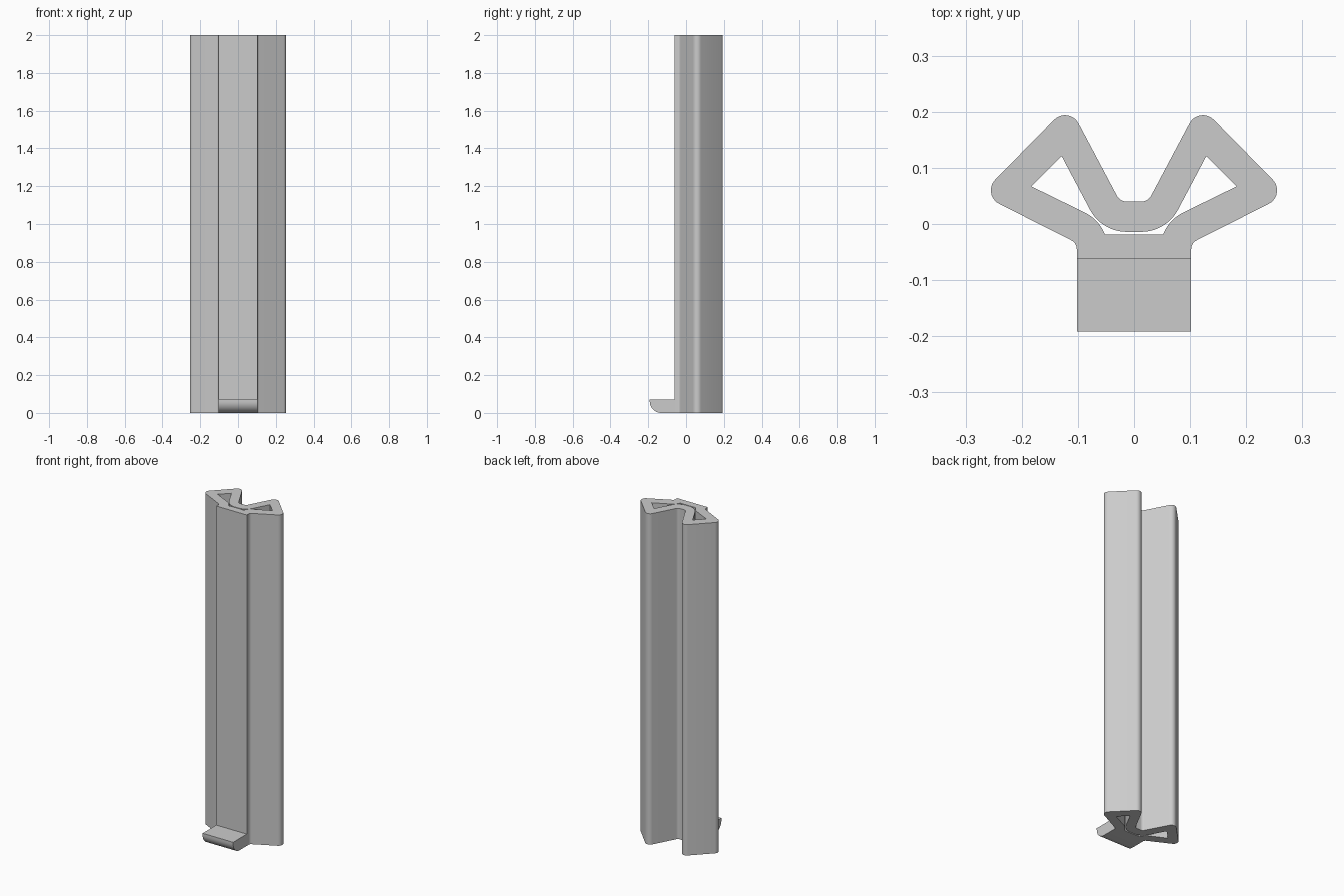
import bpy, bmesh
from math import cos, sin, radians

if "Cube" in bpy.data.objects:
    bpy.data.objects.remove(bpy.data.objects["Cube"])

grey = bpy.data.materials.new("plain grey")
grey.use_nodes = True
colour = (0.6, 0.6, 0.6, 1)
grey.diffuse_color = colour
grey.node_tree.nodes["Principled BSDF"].inputs["Base Color"].default_value = colour


def arc(centre, r, a0, a1, n=10):
    angles = [radians(a0 + (a1 - a0) * i / n) for i in range(n + 1)]
    return [(centre[0] + r * cos(a), centre[1] + r * sin(a)) for a in angles]


def mirrored(half):
    return half + [(-x, y) for x, y in reversed(half)]


def extrude_loops(name, loops, to_3d, vector):
    """Fill nested outlines, sweep them along a vector and shade the result."""
    bm = bmesh.new()
    for loop in loops:
        verts = [bm.verts.new(to_3d(*p)) for p in loop]
        for a, b in zip(verts, verts[1:] + verts[:1]):
            bm.edges.new((a, b))
    bmesh.ops.triangle_fill(bm, edges=bm.edges[:], use_beauty=True)
    result = bmesh.ops.extrude_face_region(bm, geom=bm.faces[:], use_keep_orig=True)
    moved = [g for g in result["geom"] if isinstance(g, bmesh.types.BMVert)]
    bmesh.ops.translate(bm, verts=moved, vec=vector)
    bmesh.ops.recalc_face_normals(bm, faces=bm.faces[:])
    mesh = bpy.data.meshes.new(name)
    bm.to_mesh(mesh)
    bm.free()
    mesh.materials.append(grey)
    obj = bpy.data.objects.new(name, mesh)
    bpy.context.collection.objects.link(obj)
    bpy.ops.object.select_all(action="DESELECT")
    obj.select_set(True)
    bpy.context.view_layer.objects.active = obj
    bpy.ops.object.shade_smooth_by_angle(angle=radians(30))
    return obj


# Bent-strip rail: outer outline and the continuous slot inside it
neck = (0.12, -0.045)
groove = (0.013, 0.06)
outer = ([(0.102, -0.062)]
         + arc(neck, 0.018, 180, 118)
         + arc((0.228, 0.06), 0.027, -62, 45)
         + arc((0.123, 0.167), 0.027, 45, 152)
         + arc(groove, 0.02, -28, -90))
slot = ([(0.053, -0.019)]
        + arc(neck, 0.073, 159, 118)
        + [(0.183, 0.067), (0.129, 0.121)]
        + arc(groove, 0.074, -28, -90))
extrude_loops("rail", [mirrored(outer), mirrored(slot)],
              lambda x, y: (x, y, 0), (0, 0, 2))

# Foot lip with a rounded lower front edge
r = 0.06
lip = [(-0.062, 0), (-0.062, 0.071), (-0.192, 0.071)] + arc((-0.192 + r, r), r, 180, 270)
extrude_loops("foot_lip", [lip], lambda y, z: (-0.102, y, z), (0.204, 0, 0))
